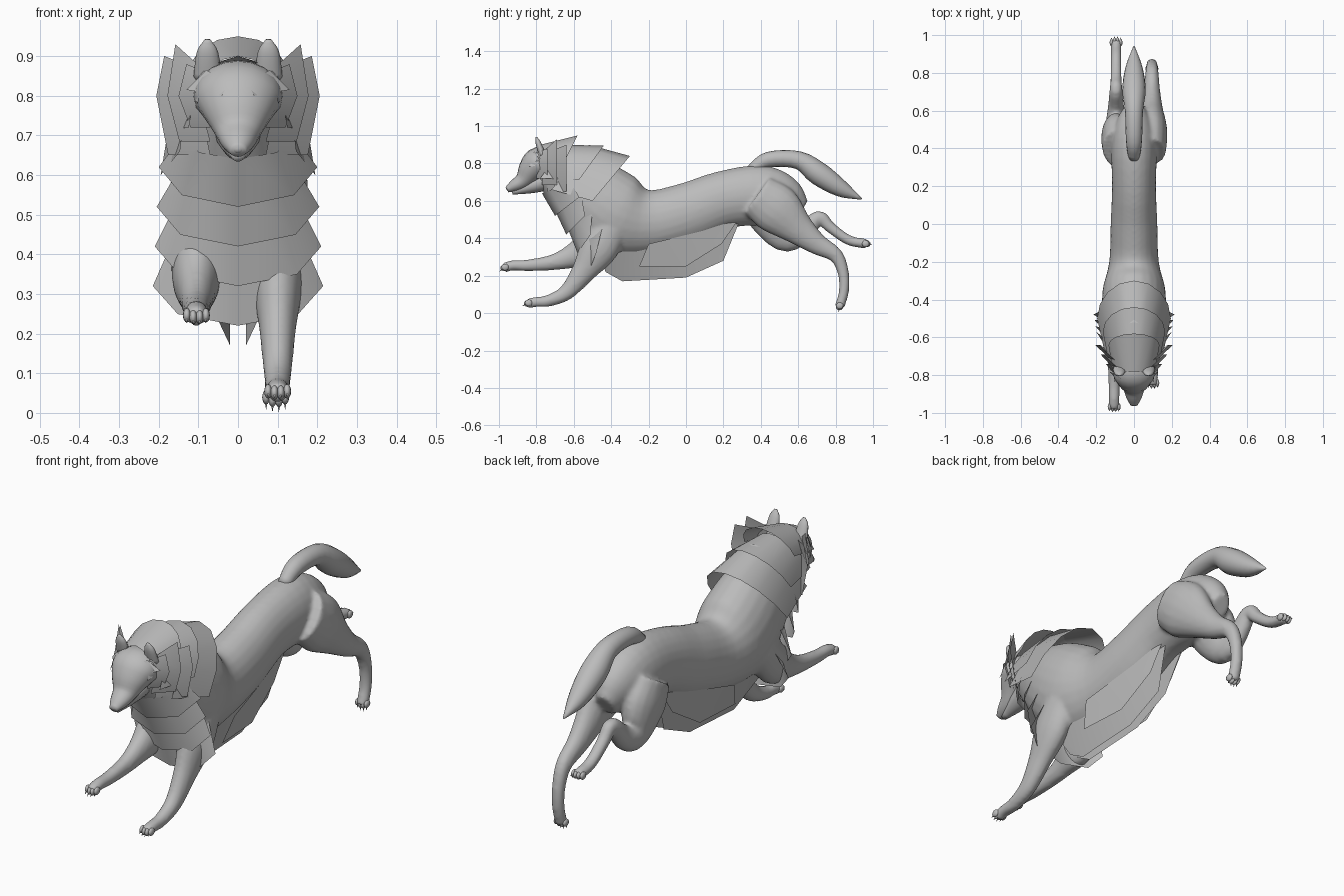
import bpy, bmesh, math
from mathutils import Vector

if "Cube" in bpy.data.objects:
    bpy.data.objects.remove(bpy.data.objects["Cube"])

shade = (0.5, 0.5, 0.5, 1)
grey = bpy.data.materials.new("grey_fur")
grey.use_nodes = True
grey.diffuse_color = shade
grey.node_tree.nodes["Principled BSDF"].inputs["Base Color"].default_value = shade


def finish(name, bm):
    bmesh.ops.recalc_face_normals(bm, faces=bm.faces)
    mesh = bpy.data.meshes.new(name)
    bm.to_mesh(mesh)
    bm.free()
    mesh.materials.append(grey)
    part = bpy.data.objects.new(name, mesh)
    bpy.context.collection.objects.link(part)
    for face in mesh.polygons:
        face.use_smooth = True
    return part


def spline(points, steps=4):
    """Smooth curve through the control points."""
    knots = [Vector(point) for point in points]
    knots = [knots[0] * 2 - knots[1]] + knots + [knots[-1] * 2 - knots[-2]]
    curve = []
    for i in range(1, len(knots) - 2):
        before, start, end, after = knots[i - 1:i + 3]
        for step in range(steps):
            t = step / steps
            curve.append(start + t / 2 * (end - before
                         + t * (before * 2 - start * 5 + end * 4 - after)
                         + t * t * (start * 3 - before - end * 3 + after)))
    return curve + [knots[-2]]


def tube(name, points, widen=1, extra=0, x=0, sides=16):
    """Loft of ellipses along (y, z, half height); half width follows from the height."""
    bm = bmesh.new()
    path = spline(points)
    rings = []
    for i, (y, z, radius) in enumerate(path):
        back, ahead = path[max(i - 1, 0)], path[min(i + 1, len(path) - 1)]
        normal = Vector((0, ahead[1] - back[1], back[0] - ahead[0])).normalized()
        ring = []
        for k in range(sides):
            angle = math.tau * k / sides
            across = Vector(((radius * widen + extra) * math.cos(angle), 0, 0))
            ring.append(bm.verts.new(Vector((x, y, z)) + across + normal * radius * math.sin(angle)))
        rings.append(ring)
    for ring, following in zip(rings, rings[1:]):
        for k in range(sides):
            n = (k + 1) % sides
            bm.faces.new((ring[k], ring[n], following[n], following[k]))
    bm.faces.new(rings[0])
    bm.faces.new(rings[-1])
    return finish(name, bm)


def fur(name, inner, outer):
    """Thin tuft between two edges, mirrored to both sides."""
    bm = bmesh.new()
    for side in (1, -1):
        a, b = [[bm.verts.new((x * side, y, z)) for x, y, z in line] for line in (inner, outer)]
        for i in range(len(a) - 1):
            bm.faces.new((a[i], a[i + 1], b[i + 1], b[i]))
    bmesh.ops.remove_doubles(bm, verts=bm.verts, dist=0.001)
    finish(name, bm)


def arc(y, z, width, sweep_y, sweep_z, columns):
    """Half hem from the middle line round to the flank."""
    hem = []
    for i in range(columns + 1):
        angle = math.pi / 2 * i / columns
        swing = 1 - math.cos(angle)
        hem.append((width * math.sin(angle), y + sweep_y * swing, z + sweep_z * swing))
    return hem


def edge(first_x, last_x, *points):
    """Edge through (y, z) points with an evenly changing x."""
    step = (last_x - first_x) / (len(points) - 1)
    return [(first_x + step * i, y, z) for i, (y, z) in enumerate(points)]


def ball(name, centre, size):
    bm = bmesh.new()
    bmesh.ops.create_uvsphere(bm, u_segments=12, v_segments=8, radius=1)
    for vert in bm.verts:
        vert.co = Vector(centre) + vert.co * Vector(size)
    finish(name, bm)


def leg(name, x, bulk, path, aim):
    """Leg thinning from the hip or shoulder to the paw, with four clawed toes."""
    points = []
    for i, (y, z) in enumerate(path):
        radius = 0.027 + bulk * (1 - i / (len(path) - 1)) ** 3
        points.append((y, z, radius * (0.6 if i == 0 else 1)))
    aim = Vector(aim).normalized()
    turn = Vector((0, 0, 1)).rotation_difference(aim)
    for i in range(4):
        offset = (i - 1.5) * 0.016
        centre = Vector((x + offset, *path[-1])) - aim * abs(offset) * 0.4
        ball(f"{name}_toe_{i + 1}", centre, (0.01, 0.02, 0.018))
        bm = bmesh.new()
        bmesh.ops.create_cone(bm, segments=6, radius1=0.005, radius2=0, depth=0.025, cap_ends=True)
        for vert in bm.verts:
            vert.co = centre + aim * 0.02 + turn @ vert.co
        finish(f"{name}_claw_{i + 1}", bm)
    return tube(name, points, widen=0.5, extra=0.015, x=x)


# Body and neck
body = tube("body", [(.62, .55, .06), (.53, .6, .13), (.4, .63, .16), (.2, .605, .155),
                     (0, .53, .165), (-.2, .485, .175), (-.37, .525, .225), (-.54, .65, .2),
                     (-.75, .8, .1)], widen=0.75, sides=24)

# Legs
limbs = [
    leg("left_front_leg", .1, .13, [(-.4, .46), (-.47, .34), (-.55, .22), (-.64, .11), (-.74, .065),
                                    (-.8, .06), (-.85, .05)], (0, -1, -.5)),
    leg("right_front_leg", -.105, .12, [(-.42, .46), (-.52, .35), (-.62, .3), (-.72, .27),
                                        (-.85, .255), (-.93, .255), (-.975, .24)], (0, -1, -.8)),
    leg("left_hind_leg", .095, .17, [(.38, .63), (.49, .55), (.6, .45), (.7, .37), (.8, .31),
                                     (.84, .22), (.845, .12), (.82, .03)], (0, -.2, -1)),
    leg("right_hind_leg", -.095, .16, [(.4, .62), (.46, .52), (.53, .41), (.62, .425), (.71, .51),
                                       (.77, .46), (.87, .39), (.97, .37)], (0, 1, -.1))]

# Blend the legs into the body
with bpy.context.temp_override(active_object=body, object=body, selected_objects=[body] + limbs,
                               selected_editable_objects=[body] + limbs):
    bpy.ops.object.join()
blend = body.modifiers.new("blend", "REMESH")
blend.mode = "VOXEL"
blend.voxel_size = 0.01
blend.use_smooth_shade = True
soften = body.modifiers.new("soften", "SMOOTH")
soften.factor = 0.5
soften.iterations = 8

# Head
tube("head", [(-.7, .8, .07), (-.78, .8, .09), (-.825, .765, .075), (-.87, .71, .047),
              (-.92, .68, .032), (-.957, .66, .016)], widen=1.25, sides=20)
tube("jaw", [(-.72, .72, .06), (-.83, .68, .04), (-.93, .645, .012)], widen=1.1)
ball("nose", (0, -.95, .668), (.018, .012, .014))
for side, label in ((1, "left"), (-1, "right")):
    ball(label + "_eye", (side * .045, -.865, .775), (.016, .01, .007))
    tube(label + "_ear", [(-.765, .84, .02), (-.79, .91, .015), (-.8, .942, .004)],
         widen=1.8, x=side * .077, sides=10)
fur("brow", [(.025, -.86, .835), (.08, -.81, .865)], [(.04, -.885, .8), (.13, -.78, .815)])

# Tail
tube("tail", [(.35, .765, .03), (.44, .82, .042), (.6, .818, .048), (.71, .745, .062),
              (.83, .665, .045), (.94, .61, .004)])

# Mane layers over the neck, from the shoulders to the crown
for i, label in enumerate(("back", "middle", "crown")):
    sweep = (-.2 + .07 * i, -.24 + .06 * i)
    width = .195 - .03 * i
    fur(label + "_mane", arc(-.52 - .13 * i, .9, width * .75, *sweep, columns=4),
        arc(-.3 - .14 * i, .84 + .055 * i, width, *sweep, columns=4))

# Chest fur layers, from the throat down
for i, label in enumerate(("throat", "upper_chest", "middle_chest", "lower_chest")):
    fur(label + "_fur", arc(-.77 + .06 * i, .64 - .07 * i, .14, .15, .06, columns=2),
        arc(-.7 + .06 * i, .52 - .1 * i, .2 + .005 * i, .13 - .03 * i, .1, columns=2))

# Cheek ruffs, each one wider and further back
for i, (label, top) in enumerate((("inner", .88), ("middle", .93), ("outer", .9))):
    front, rear, tip = -.8 + .03 * i, -.74 + .05 * i, .13 + .028 * i
    bottom = .72 - .035 * i
    fur(label + "_ruff", [(.08, front, .86), (.1, front, .8), (.07, front, bottom)],
        [(tip, rear, top), (tip + .02, rear, .8), (tip - .01, rear, bottom)])

# Belly fur
fur("belly_fur", edge(.1, .05, (-.47, .34), (-.25, .36), (0, .42), (.29, .5)),
    edge(.02, .02, (-.43, .22), (-.34, .17), (0, .19), (.2, .28)))
fur("flank_fur", edge(.12, .06, (-.2, .37), (.05, .43), (.28, .5)),
    edge(.09, .06, (-.25, .25), (0, .25), (.19, .37)))
